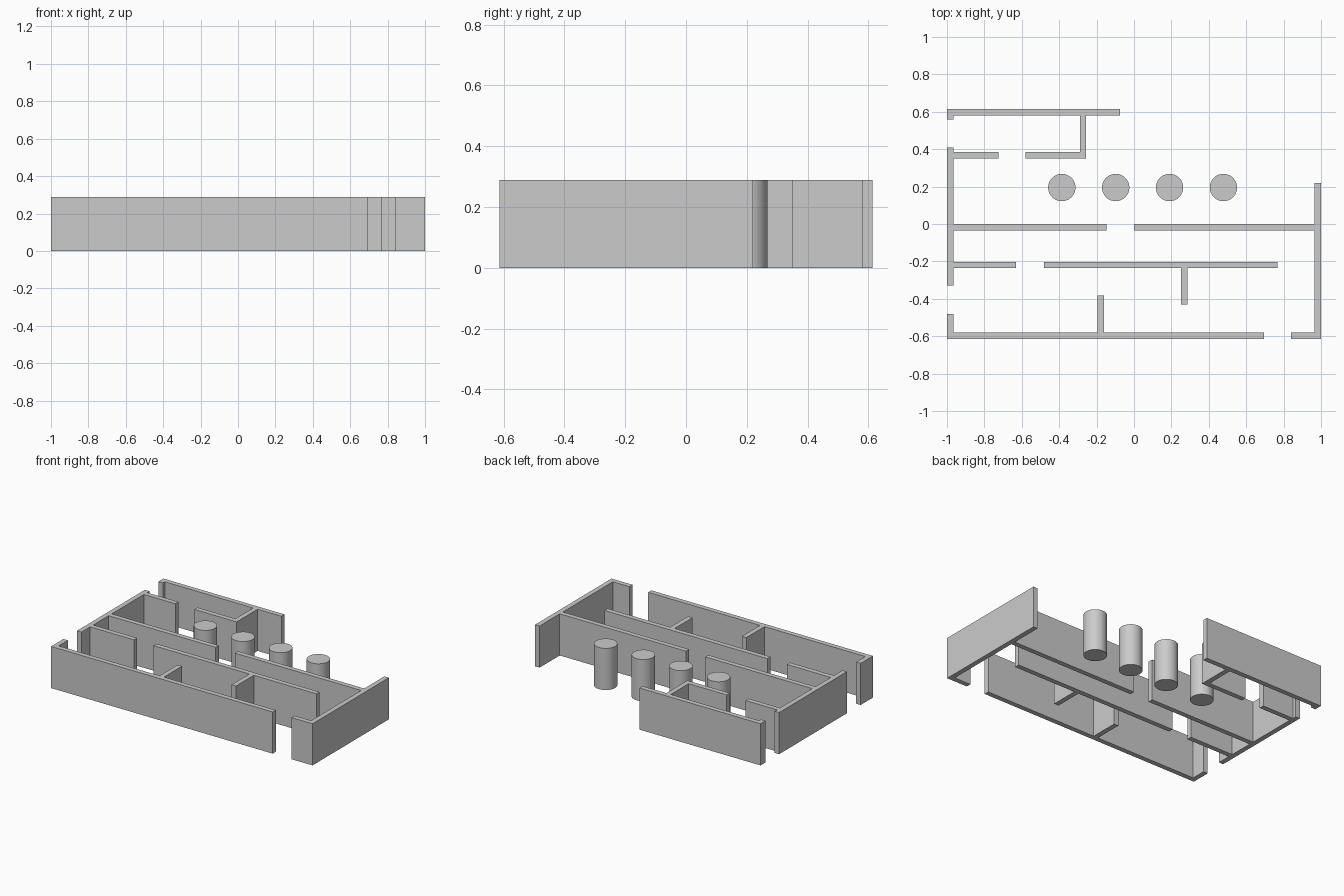
import bpy
import math

cube = bpy.data.objects.get("Cube")
if cube:
    bpy.data.objects.remove(cube, do_unlink=True)

HEIGHT = 0.288   # wall and column height
T = 0.034        # wall thickness
X, Y = 1.0, 0.614  # half extents of the plan

grey = bpy.data.materials.new("plain grey")
grey.use_nodes = True
colour = (0.6, 0.6, 0.6, 1)
grey.diffuse_color = colour
grey.node_tree.nodes["Principled BSDF"].inputs["Base Color"].default_value = colour


def wall(name, x0, x1, y0, y1):
    """Full-height wall covering a rectangle of the plan."""
    bpy.ops.mesh.primitive_cube_add(size=1, location=((x0 + x1) / 2, (y0 + y1) / 2, HEIGHT / 2))
    ob = bpy.context.object
    ob.name = name
    ob.scale = (x1 - x0, y1 - y0, HEIGHT)
    bpy.ops.object.transform_apply(location=False, rotation=False, scale=True)
    ob.data.materials.append(grey)


def wall_along_x(name, y_top, x0, x1):
    wall(name, x0, x1, y_top - T, y_top)


def wall_along_y(name, x_left, y0, y1):
    wall(name, x_left, x_left + T, y0, y1)


# Outer walls, with door gaps
wall_along_x("back_wall", Y, -X, -0.075)
wall_along_x("front_wall_long", -Y + T, -X, 0.695)
wall_along_x("front_wall_short", -Y + T, 0.84, X)
wall_along_y("right_wall_back", -X, 0.56, Y - T)
wall_along_y("right_wall_middle", -X, -0.33, 0.41)
wall_along_y("right_wall_front", -X, -Y + T, -0.48)
wall_along_y("left_wall", X - T, -Y + T, 0.22)

# Corridor and room walls running across
wall_along_x("back_room_wall_right", 0.385, -X + T, -0.725)
wall_along_x("back_room_wall_left", 0.385, -0.58, -0.256)
wall_along_x("corridor_back_wall_right", 0.0, -X + T, -0.147)
wall_along_x("corridor_back_wall_left", 0.0, 0.0, X - T)
wall_along_x("corridor_front_wall_right", -0.202, -X + T, -0.63)
wall_along_x("corridor_front_wall_left", -0.202, -0.482, 0.766)

# Short partitions running front to back
wall_along_y("back_room_partition", -0.256 - T, 0.385, Y - T)
wall_along_y("front_room_partition_left", 0.252, -0.43, -0.202 - T)
wall_along_y("front_room_partition_right", -0.194, -Y + T, -0.382)

# Row of round columns
for i in range(4):
    bpy.ops.mesh.primitive_cylinder_add(
        vertices=64, radius=0.073, depth=HEIGHT,
        location=(-0.386 + i * 0.288, 0.195, HEIGHT / 2))
    column = bpy.context.object
    column.name = f"column_{i + 1}"
    column.data.materials.append(grey)
    bpy.ops.object.shade_smooth_by_angle(angle=math.radians(30))
